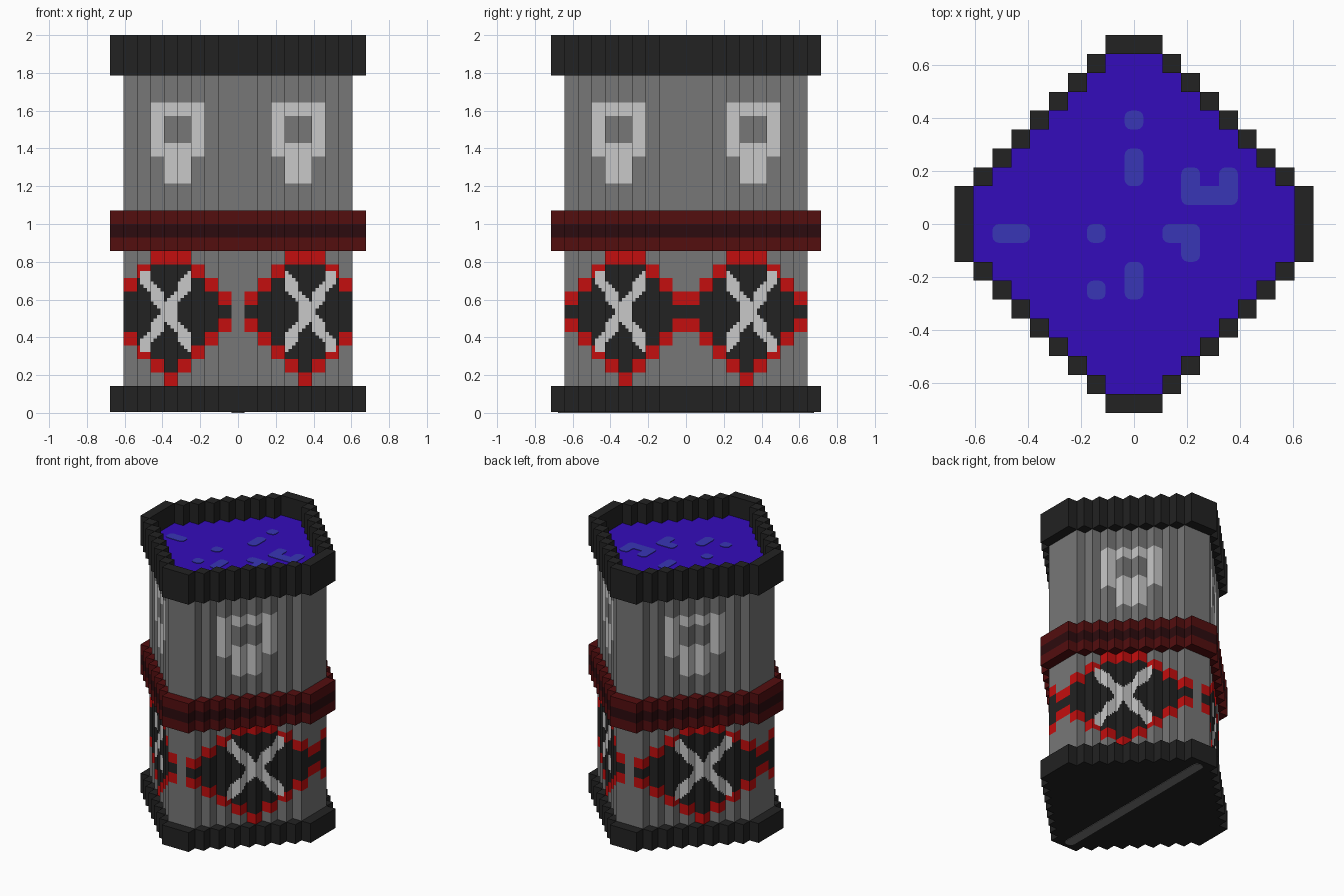
import bpy, bmesh, math

if "Cube" in bpy.data.objects:
    bpy.data.objects.remove(bpy.data.objects["Cube"])

V = 1 / 14          # size of one block
SUB = 4             # fine cells per block on the lower wall


def material(name, hexcol):
    def lin(c):
        c /= 255
        return c / 12.92 if c <= 0.04045 else ((c + 0.055) / 1.055) ** 2.4
    m = bpy.data.materials.new(name)
    m.diffuse_color = (*[lin((hexcol >> s) & 255) for s in (16, 8, 0)], 1)
    m.use_nodes = True
    m.node_tree.nodes["Principled BSDF"].inputs["Base Color"].default_value = m.diffuse_color
    return m


GREY = material("grey metal", 0x777777)
LIGHT = material("light grey paint", 0xC9C9C9)
BLACK = material("black", 0x222222)
RED = material("bright red", 0xC40E0E)
BAND = material("dark red", 0x530E0F)
STRIPE = material("deep maroon", 0x2C0B0E)
LIQUID = material("blue liquid", 0x340CBB)
SPOT = material("pale blue spots", 0x3836B6)


def finish(name, bm, mats):
    me = bpy.data.meshes.new(name)
    bm.to_mesh(me)
    bm.free()
    for m in mats:
        me.materials.append(m)
    ob = bpy.data.objects.new(name, me)
    bpy.context.collection.objects.link(ob)
    return ob


def outline(g):
    """Counter-clockwise stepped footprint in blocks, grown by g blocks."""
    q = []
    for k in range(6 + g, -1, -1):
        q += [(2.5 + k, 8 + g - k), (1.5 + k, 8 + g - k)]
    q.append((1.5, 9 + g))
    r = q[::-1]
    return (q + [(-x, y) for x, y in r] + [(-x, -y) for x, y in q]
            + [(x, -y) for x, y in r])


def add_prism(bm, pts, z0, z1):
    lo = [bm.verts.new((x * V, y * V, z0 * V)) for x, y in pts]
    hi = [bm.verts.new((x * V, y * V, z1 * V)) for x, y in pts]
    bm.faces.new(lo[::-1])
    bm.faces.new(hi)
    n = len(pts)
    for i in range(n):
        j = (i + 1) % n
        bm.faces.new((lo[i], lo[j], hi[j], hi[i]))


def rect(x0, x1, y0, y1):
    return [(x0, y0), (x1, y0), (x1, y1), (x0, y1)]


def rounded(x0, x1, y0, y1, r=0.35):
    pts = []
    for cx, cy, a in ((x1 - r, y0 + r, -90), (x1 - r, y1 - r, 0),
                      (x0 + r, y1 - r, 90), (x0 + r, y0 + r, 180)):
        for s in (0, 30, 60, 90):
            t = math.radians(a + s)
            pts.append((cx + r * math.cos(t), cy + r * math.sin(t)))
    return pts


def block_ring(name, z0, z1, mat):
    """Ring of blocks hugging the body, one block thick."""
    bm = bmesh.new()
    for s in (1, -1):
        add_prism(bm, rect(-1.5, 1.5, *sorted((9 * s, 10 * s))), z0, z1)
        add_prism(bm, rect(*sorted((8.5 * s, 9.5 * s)), -2, 2), z0, z1)
        for t in (1, -1):
            for k in range(7):
                xs = sorted((s * (1.5 + k), s * (2.5 + k)))
                ys = sorted((t * (8 - k), t * (9 - k)))
                add_prism(bm, rect(*xs, *ys), z0, z1)
    return finish(name, bm, [mat])


def wall_colour(x, y, z, side):
    """0 grey, 1 light, 2 black, 3 red, from the place on the wall."""
    ax, ay = abs(x), abs(y)
    if z > 15:                                   # upper keyhole mark
        u = abs(ay - 5) if side else abs(ax - 4.5)
        frame = u < 2 and 19 < z < 23 and not (u < 1 and 20 < z < 22)
        return 1 if frame or (u < 1 and 17 < z < 19) else 0
    d = round(abs(ay - 4.5) if side else abs(ax - 5))
    h = abs(z - 7.5)
    t = abs(ax - ay - 0.5) / 2                   # distance along the diagonal
    if t < 1.85 and h < 3 and abs(h - 1.5 * t) < 0.72:
        return 1                                 # crossed bars
    if d <= 4 and h < 5.5 - d:                   # red-edged diamond
        return 2 if h < 4.5 - d and z < 11 else 3
    return 0


# Body wall: stepped shell, painted by rule
bm = bmesh.new()
pts = outline(0)
for (xa, ya), (xb, yb) in zip(pts, pts[1:] + pts[:1]):
    side = abs(xa - xb) < 1e-6
    blocks = abs(xa - xb) + abs(ya - yb)
    for z_start, z_end, cells in ((2, 12, SUB), (15, 25, 1)):
        # half-block offsets fall on cell edges because every run is whole blocks
        n = round(blocks * cells)
        grid = [[bm.verts.new(((xa + (xb - xa) * i / n) * V,
                               (ya + (yb - ya) * i / n) * V,
                               (z_start + j / cells) * V))
                 for j in range((z_end - z_start) * cells + 1)]
                for i in range(n + 1)]
        for i in range(n):
            for j in range((z_end - z_start) * cells):
                f = bm.faces.new((grid[i][j], grid[i + 1][j],
                                  grid[i + 1][j + 1], grid[i][j + 1]))
                c = f.calc_center_median() / V
                f.material_index = wall_colour(c.x, c.y, c.z, side)
finish("body_wall", bm, [GREY, LIGHT, BLACK, RED])

# Base slab with a strip underneath
bm = bmesh.new()
add_prism(bm, outline(1), 0.05, 2)
finish("base", bm, [BLACK])
bm = bmesh.new()
add_prism(bm, rounded(-0.5, 0.5, -9.5, 9.5, 0.45), 0, 0.05)
finish("base_strip", bm, [GREY])

# Middle band in three layers, and the rim
block_ring("band_lower", 12, 13, BAND)
block_ring("band_stripe", 13, 14, STRIPE)
block_ring("band_upper", 14, 15, BAND)
block_ring("rim", 25, 28, BLACK)

# Liquid surface, sunk two blocks below the rim
bm = bmesh.new()
bm.faces.new([bm.verts.new((x * V, y * V, 26 * V)) for x, y in outline(0)])
finish("liquid", bm, [LIQUID])

# Pale spots on the liquid
bm = bmesh.new()
for spot in ((-.5, .5, 5, 6), (-.5, .5, 2, 4), (-.5, .5, -4, -2),
             (2.5, 5.5, 1, 2), (2.5, 3.5, 1, 3), (4.5, 5.5, 1, 3),
             (-7.5, -5.5, -1, 0), (-2.5, -1.5, -1, 0), (-2.5, -1.5, -4, -3),
             (1.5, 3.5, -1, 0), (2.5, 3.5, -2, 0)):
    add_prism(bm, rounded(*spot), 26, 26.05)
finish("liquid_spots", bm, [SPOT])
